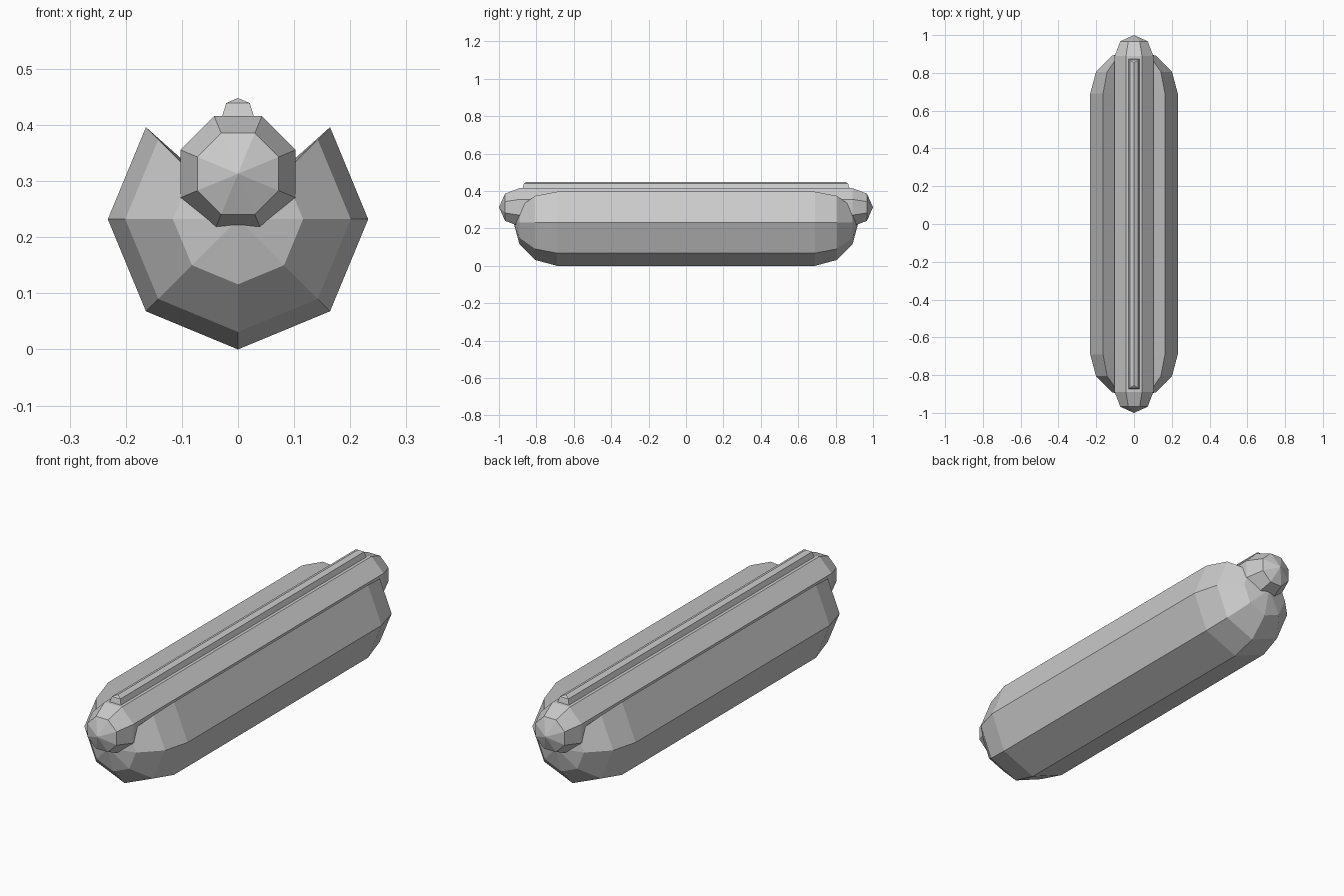
import bpy, bmesh
from math import sin, cos, radians

if "Cube" in bpy.data.objects:
    bpy.data.objects.remove(bpy.data.objects["Cube"])


def make(name, bm):
    bmesh.ops.remove_doubles(bm, verts=bm.verts, dist=1e-5)
    bmesh.ops.recalc_face_normals(bm, faces=bm.faces)
    mesh = bpy.data.meshes.new(name)
    bm.to_mesh(mesh)
    bm.free()
    obj = bpy.data.objects.new(name, mesh)
    bpy.context.collection.objects.link(obj)
    return obj


def loft(name, rings):
    """Skin closed rings of equal length; coincident points collapse to poles."""
    bm = bmesh.new()
    rows = [[bm.verts.new(p) for p in ring] for ring in rings]
    n = len(rows[0])
    for a, b in zip(rows, rows[1:]):
        for i in range(n):
            j = (i + 1) % n
            bm.faces.new((a[i], a[j], b[j], b[i]))
    return make(name, bm)


def capsule_rings(radius, half_straight, steps, angles, z, slit_z=None):
    """Rings of a capsule along y; slit_z adds the bottom line of a V slit."""
    rings = []
    for side in (-1, 1):
        for k in range(steps + 1):
            t = radians(90 * (k if side < 0 else steps - k) / steps)
            r, y = radius * sin(t), side * (half_straight + radius * cos(t))
            ring = [(r * cos(radians(a)), y, z + r * sin(radians(a))) for a in angles]
            if slit_z is not None:
                ring.append((0, y, z + (slit_z - z) * sin(t)))
            rings.append(ring)
    return rings


# Bun: eight-sided capsule with the top wedge opened as a V slit
loft("bun", capsule_rings(0.232, 0.69, 3, range(135, 406, 45), 0.232, 0.25))

# Sausage: eight-sided capsule resting in the slit
loft("sausage", capsule_rings(0.111, 0.889, 2,
                              [22.5 + 45 * i for i in range(8)], 0.313))

# Sauce: ridged strip along the top with tapered ends
profile = [(-0.03, 0.875, 0.41), (-0.021, 0.867, 0.439), (0, 0.854, 0.448),
           (0.021, 0.867, 0.439), (0.03, 0.875, 0.41)]
bm = bmesh.new()
ends = [[bm.verts.new((x, s * y, z)) for x, y, z in profile] for s in (-1, 1)]
for i in range(5):
    j = (i + 1) % 5
    bm.faces.new((ends[0][i], ends[0][j], ends[1][j], ends[1][i]))
for e in ends:
    bm.faces.new((e[0], e[1], e[3], e[4]))
    bm.faces.new((e[1], e[2], e[3]))
make("sauce_strip", bm)
